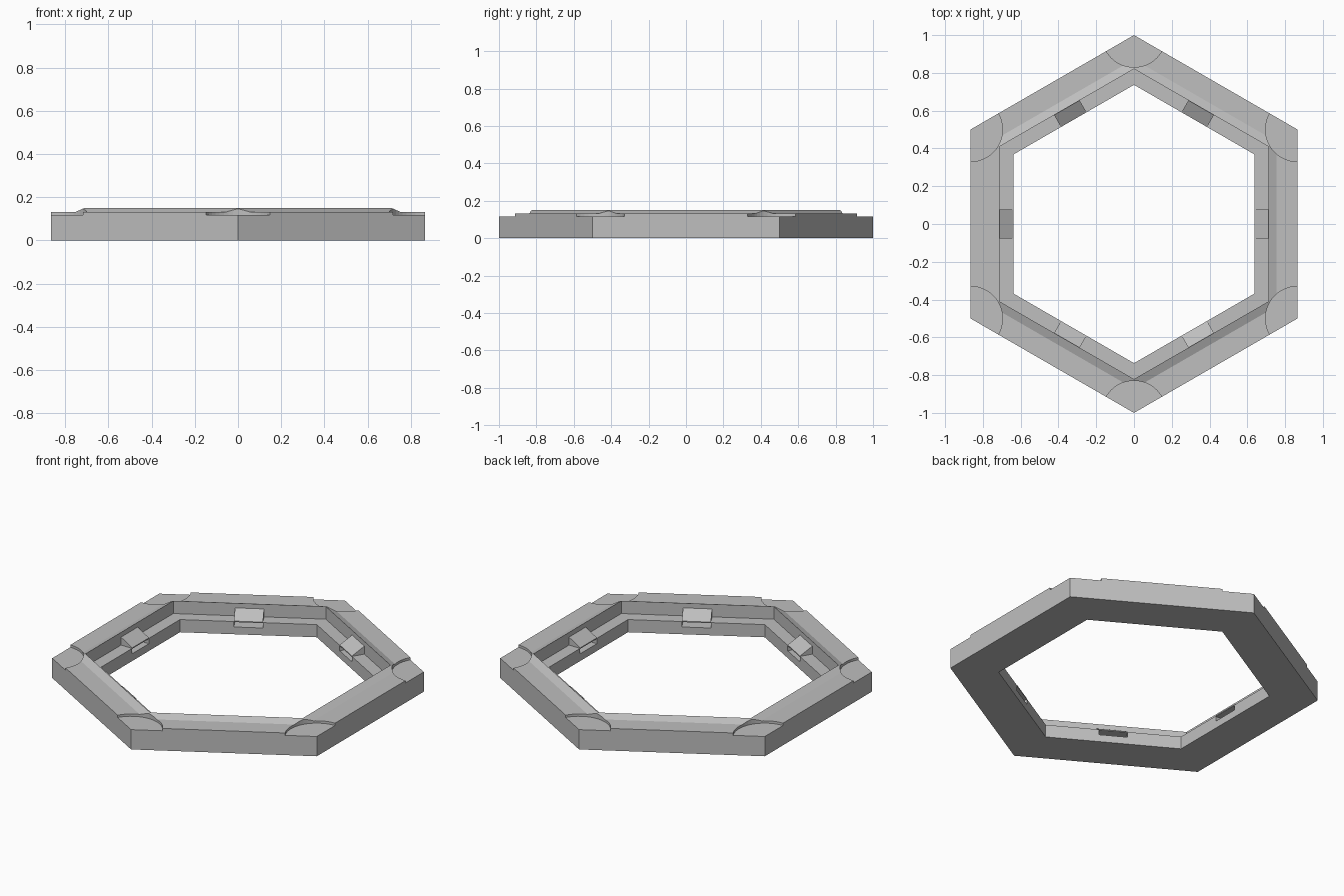
import bpy, bmesh, math
from mathutils import Matrix, Vector

cube = bpy.data.objects.get("Cube")
if cube:
    bpy.data.objects.remove(cube, do_unlink=True)

OUTER, LIP, INNER = 0.866, 0.711, 0.638    # distances from centre to hexagon sides
LEDGE, SHOULDER, NOTCH = 0.075, 0.131, 0.117
CLIP_HALF = 0.078

grey = bpy.data.materials.new("plain grey")
grey.use_nodes = True
colour = (0.52, 0.52, 0.52, 1)
grey.diffuse_color = colour
grey.node_tree.nodes["Principled BSDF"].inputs["Base Color"].default_value = colour


def finish(name, bm):
    bmesh.ops.recalc_face_normals(bm, faces=bm.faces[:])
    mesh = bpy.data.meshes.new(name)
    bm.to_mesh(mesh)
    bm.free()
    mesh.materials.append(grey)
    obj = bpy.data.objects.new(name, mesh)
    bpy.context.collection.objects.link(obj)
    return obj


def add_prism(bm, profile, half, angle):
    """Extrude a (distance, height) profile along one side of the hexagon."""
    turn = Matrix.Rotation(angle, 3, 'Z')
    ends = [[bm.verts.new(turn @ Vector((d, s * half, z))) for d, z in profile]
            for s in (-1, 1)]
    n = len(profile)
    for ring in ends:
        bm.faces.new(ring)
    for i in range(n):
        j = (i + 1) % n
        bm.faces.new((ends[0][i], ends[0][j], ends[1][j], ends[1][i]))


# Hexagonal frame: one cross-section carried round six corners
section = [(INNER, 0), (OUTER, 0), (OUTER, SHOULDER), (0.755, SHOULDER),
           (LIP, 0.15), (LIP, LEDGE), (INNER, LEDGE)]
bm = bmesh.new()
rings = []
for k in range(6):
    a = math.radians(30 + 60 * k)
    rings.append([bm.verts.new((d / math.cos(math.pi / 6) * math.cos(a),
                                d / math.cos(math.pi / 6) * math.sin(a), z))
                  for d, z in section])
for k in range(6):
    r, s = rings[k], rings[(k + 1) % 6]
    for i in range(len(section)):
        j = (i + 1) % len(section)
        bm.faces.new((r[i], r[j], s[j], s[i]))
frame = finish("hexagonal_frame", bm)

# Round corner notch cutters
bm = bmesh.new()
for k in range(6):
    a = math.radians(30 + 60 * k)
    bmesh.ops.create_cone(bm, cap_ends=True, segments=48, radius1=0.17, radius2=0.17,
                          depth=0.2, matrix=Matrix.Translation(
                              (math.cos(a), math.sin(a), NOTCH + 0.1)))
notches = finish("corner_notch_cutter", bm)

# Slot cutters, open to the ledge above until the clips cover them
bm = bmesh.new()
for k in range(6):
    add_prism(bm, [(0.6, 0.043), (LIP, 0.043), (LIP, 0.1), (0.6, 0.1)],
              CLIP_HALF, math.radians(60 * k))
slots = finish("slot_cutter", bm)

for cutter in (notches, slots):
    cutter.hide_render = True
    cutter.hide_set(True)
    mod = frame.modifiers.new(cutter.name, 'BOOLEAN')
    mod.operation = 'DIFFERENCE'
    mod.solver = 'EXACT'
    mod.object = cutter

# Sloping clips bridging the slots
bm = bmesh.new()
for k in range(6):
    add_prism(bm, [(INNER, 0.072), (LIP, 0.072), (LIP, 0.122), (INNER, 0.078)],
              CLIP_HALF, math.radians(60 * k))
finish("wedge_clips", bm)
